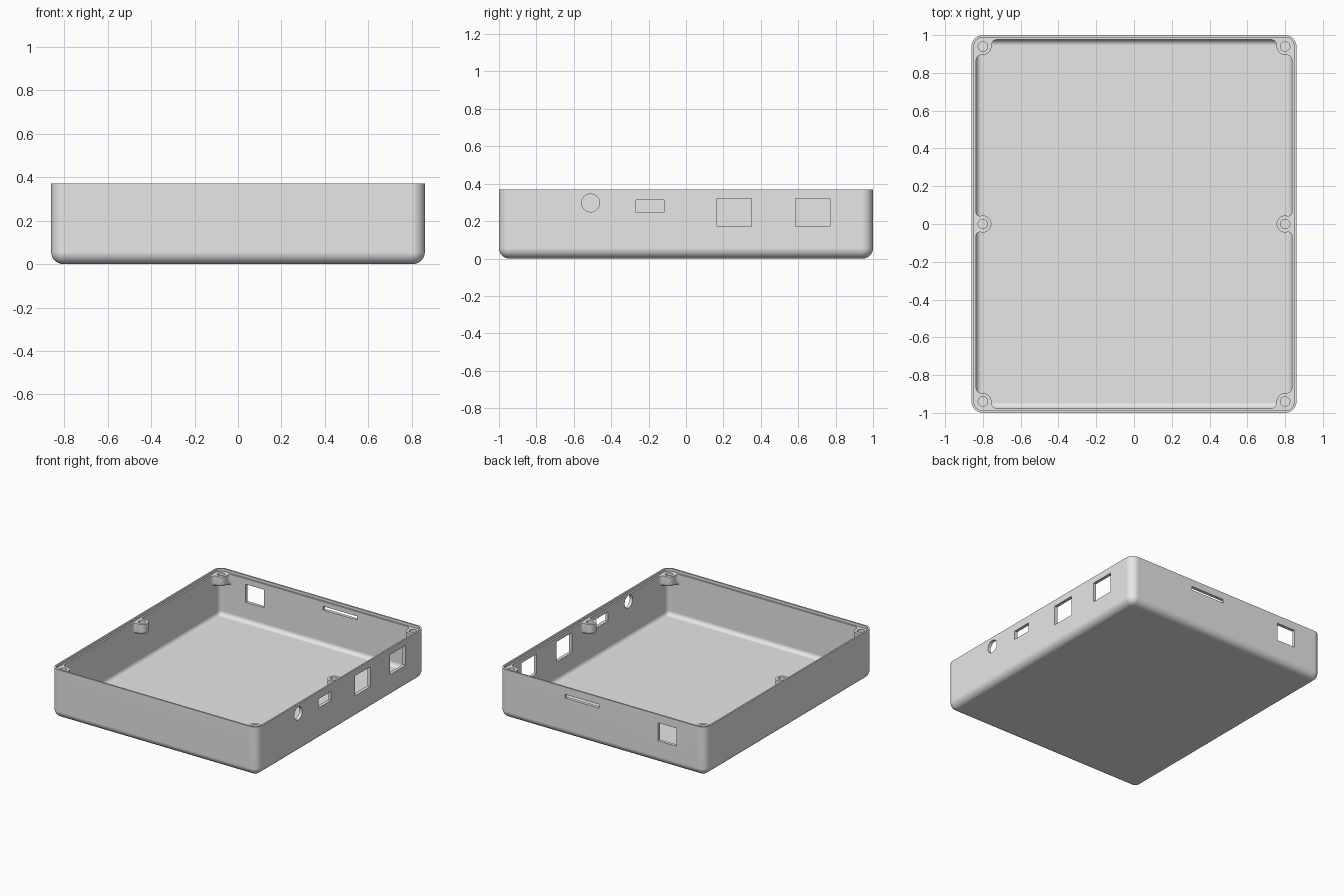
import bpy, bmesh, math
from mathutils import Matrix

if "Cube" in bpy.data.objects:
    bpy.data.objects.remove(bpy.data.objects["Cube"])

HX, HY, H = 0.86, 1.0, 0.37      # half sizes and height
WALL, LIP, LEDGE = 0.024, 0.012, 0.35
CORNER, FILLET = 0.06, 0.055
IX, IY = HX - WALL, HY - WALL    # inner wall planes

grey = bpy.data.materials.new("light grey plastic")
grey.diffuse_color = (0.8, 0.8, 0.8, 1)
grey.use_nodes = True
grey.node_tree.nodes["Principled BSDF"].inputs["Base Color"].default_value = grey.diffuse_color


def make_object(name, bm):
    bmesh.ops.recalc_face_normals(bm, faces=bm.faces[:])
    me = bpy.data.meshes.new(name)
    bm.to_mesh(me)
    bm.free()
    me.materials.append(grey)
    ob = bpy.data.objects.new(name, me)
    bpy.context.scene.collection.objects.link(ob)
    return ob


def loft(bm, rings):
    """Skin a stack of equal-length point rings and cap both ends."""
    loops = [[bm.verts.new(p) for p in ring] for ring in rings]
    n = len(loops[0])
    for a, b in zip(loops, loops[1:]):
        for i in range(n):
            j = (i + 1) % n
            bm.faces.new((a[i], a[j], b[j], b[i]))
    bm.faces.new(loops[0])
    bm.faces.new(loops[-1])


def arc(cx, cy, r, a0, a1, n=8):
    return [(cx + r * math.cos(a0 + (a1 - a0) * i / n),
             cy + r * math.sin(a0 + (a1 - a0) * i / n)) for i in range(n + 1)]


def rounded_ring(inset, z):
    r = CORNER - inset
    pts = []
    for k, (sx, sy) in enumerate(((1, 1), (-1, 1), (-1, -1), (1, -1))):
        pts += arc(sx * (HX - CORNER), sy * (HY - CORNER), r,
                   k * math.pi / 2, (k + 1) * math.pi / 2)
    return [(x, y, z) for x, y in pts]


def cut(ob, cutter):
    """Subtract the cutter, keep the result as plain mesh."""
    mod = ob.modifiers.new("cut", 'BOOLEAN')
    mod.operation, mod.solver, mod.object = 'DIFFERENCE', 'EXACT', cutter
    deps = bpy.context.evaluated_depsgraph_get()
    me = bpy.data.meshes.new_from_object(ob.evaluated_get(deps))
    ob.modifiers.clear()
    ob.data = me
    me.name = ob.name
    bpy.data.objects.remove(cutter)


def finish(ob):
    ob.data.shade_smooth()
    ob.data.set_sharp_from_angle(angle=math.radians(30))
    wn = ob.modifiers.new("even shading", 'WEIGHTED_NORMAL')
    wn.keep_sharp = True


# Tray: outer fillet, wall, stepped rim, inner wall, inner fillet, floor
rings = []
for i in range(9):
    a = math.pi / 2 * i / 8
    rings.append(rounded_ring(FILLET * (1 - math.sin(a)), FILLET * (1 - math.cos(a))))
rings += [rounded_ring(0, H), rounded_ring(LIP, H),
          rounded_ring(LIP, LEDGE), rounded_ring(WALL, LEDGE)]
ri = FILLET - WALL
for i in range(9):
    a = math.pi / 2 * i / 8
    rings.append(rounded_ring(WALL + ri * (1 - math.cos(a)),
                              FILLET - ri * math.sin(a)))
bm = bmesh.new()
loft(bm, rings)
tray = make_object("tray", bm)


# Port openings: right wall and back wall
def add_block(bm, x0, x1, y0, y1, z0, z1):
    m = (Matrix.Translation(((x0 + x1) / 2, (y0 + y1) / 2, (z0 + z1) / 2))
         @ Matrix.Diagonal((x1 - x0, y1 - y0, z1 - z0, 1)))
    bmesh.ops.create_cube(bm, size=1, matrix=m)


bm = bmesh.new()
for y0, y1, z0, z1 in ((-0.267, -0.118, 0.246, 0.313),
                       (0.166, 0.35, 0.171, 0.321),
                       (0.586, 0.77, 0.171, 0.321)):
    add_block(bm, HX - 0.05, HX + 0.05, y0, y1, z0, z1)
for x0, x1, z0, z1 in ((0.026, 0.31, 0.287, 0.315), (-0.62, -0.466, 0.172, 0.308)):
    add_block(bm, x0, x1, HY - 0.05, HY + 0.05, z0, z1)
bmesh.ops.create_cone(bm, cap_ends=True, segments=32, radius1=0.048, radius2=0.048,
                      depth=0.1, matrix=Matrix.Translation((HX, -0.51, 0.297))
                      @ Matrix.Rotation(math.pi / 2, 4, 'Y'))
cut(tray, make_object("port_cutter", bm))
finish(tray)

# Screw bosses: outlines measured inward from the inner wall
C, R, HOLE = 0.036, 0.045, 0.025
BOTTOM = ((LEDGE, 1), (0.295, 1), (0.283, 0.97), (0.275, 0.9), (0.27, 0.78))


def boss(name, outline, place, cx, cy):
    bm = bmesh.new()
    loft(bm, [[(*place(u * s, v * s), z) for u, v in outline] for z, s in BOTTOM])
    ob = make_object(name, bm)
    bm = bmesh.new()
    bmesh.ops.create_cone(bm, cap_ends=True, segments=32, radius1=HOLE, radius2=HOLE,
                          depth=0.12, matrix=Matrix.Translation((cx, cy, 0.35)))
    cut(ob, make_object("screw_hole_cutter", bm))
    finish(ob)


# Corner outline: rounded block flaring into both walls
f, e = 0.03, C + R
corner_outline = ([(0, 0)]
                  + arc(e + f, f, f, 1.5 * math.pi, math.pi)
                  + arc(C, C, R, 0, math.pi / 2, 10)
                  + arc(f, e + f, f, 1.5 * math.pi, math.pi))
for sx in (-1, 1):
    for sy in (-1, 1):
        name = ("front" if sy < 0 else "back") + ("_left" if sx < 0 else "_right")
        boss(name + "_corner_boss", corner_outline,
             lambda u, v: (sx * (IX - u), sy * (IY - v)), sx * (IX - C), sy * (IY - C))

# Side outline: round boss flaring into one wall
f = 0.02
u0 = math.sqrt((R + f) ** 2 - (C - f) ** 2)
t = math.atan2(C - f, u0)
flare = arc(u0, f, f, 1.5 * math.pi, math.pi - t)[:-1]
side_outline = (flare + arc(0, C, R, -t, math.pi + t, 20)
                + [(-u, v) for u, v in reversed(flare)])
for sx, name in ((-1, "left"), (1, "right")):
    boss(name + "_side_boss", side_outline,
         lambda u, v: (sx * (IX - v), u), sx * (IX - C), 0)
